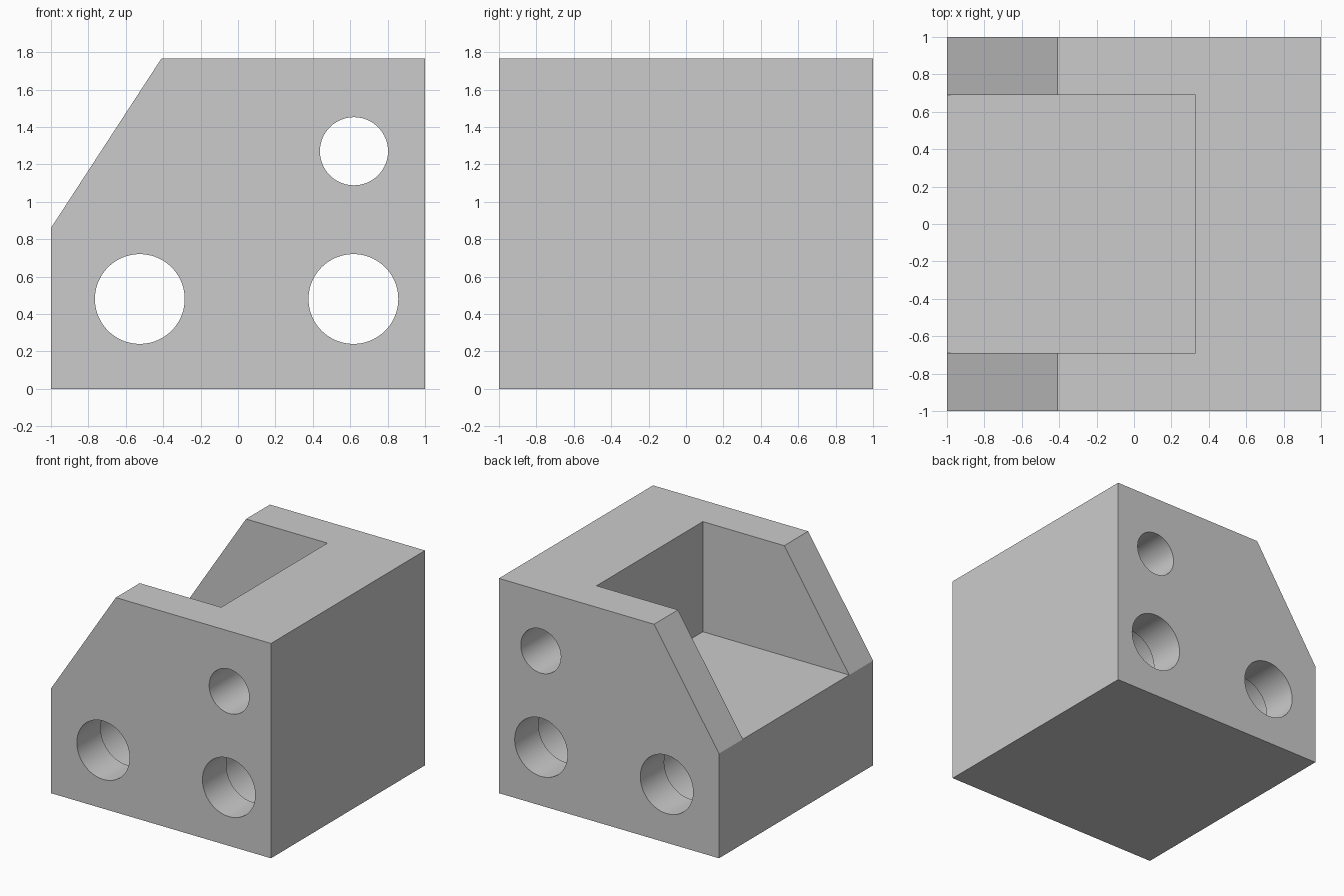
import bpy
import bmesh
import math
from mathutils import Matrix

cube = bpy.data.objects.get("Cube")
if cube:
    bpy.data.objects.remove(cube, do_unlink=True)

grey = bpy.data.materials.new("plain grey")
grey.use_nodes = True
colour = (0.6, 0.6, 0.6, 1)
grey.diffuse_color = colour
grey.node_tree.nodes["Principled BSDF"].inputs["Base Color"].default_value = colour

HEIGHT, FLOOR, WALL_Y = 1.765, 0.86, 0.69


def make_object(name, bm):
    bmesh.ops.recalc_face_normals(bm, faces=bm.faces)
    mesh = bpy.data.meshes.new(name)
    bm.to_mesh(mesh)
    bm.free()
    mesh.materials.append(grey)
    obj = bpy.data.objects.new(name, mesh)
    bpy.context.collection.objects.link(obj)
    return obj


def extrude_profile(name, profile, half_depth):
    """Extrude an x-z outline symmetrically along y."""
    bm = bmesh.new()
    face = bm.faces.new([bm.verts.new((x, -half_depth, z)) for x, z in profile])
    grown = bmesh.ops.extrude_face_region(bm, geom=[face])["geom"]
    verts = [v for v in grown if isinstance(v, bmesh.types.BMVert)]
    bmesh.ops.translate(bm, verts=verts, vec=(0, 2 * half_depth, 0))
    return make_object(name, bm)


def bore(name, x, z, radius, half_depth):
    """Cylinder along y."""
    bm = bmesh.new()
    place = Matrix.Translation((x, 0, z)) @ Matrix.Rotation(math.pi / 2, 4, "X")
    bmesh.ops.create_cone(bm, cap_ends=True, segments=96, radius1=radius,
                          radius2=radius, depth=2 * half_depth, matrix=place)
    return make_object(name, bm)


# Block with one sloped upper corner
body = extrude_profile("bracket_body", [(-1, 0), (1, 0), (1, HEIGHT),
                                        (-0.41, HEIGHT), (-1, FLOOR)], 1)

# Open pocket between the side walls, cross holes and wider inner bores
cutters = [
    extrude_profile("pocket_cutter", [(-1.2, FLOOR), (0.33, FLOOR),
                                      (0.33, 2), (-1.2, 2)], WALL_Y),
    bore("upper_hole_cutter", 0.62, 1.27, 0.182, 1.2),
]
for side, x in (("right", -0.525), ("left", 0.617)):
    cutters.append(bore(side + "_hole_cutter", x, 0.48, 0.24, 1.2))
    cutters.append(bore(side + "_inner_bore_cutter", x, 0.48, 0.3, WALL_Y))

for cutter in cutters:
    cut = body.modifiers.new(cutter.name, "BOOLEAN")
    cut.operation = "DIFFERENCE"
    cut.solver = "EXACT"
    cut.object = cutter

# Apply the cuts, then drop the cutters
bpy.context.view_layer.objects.active = body
body.select_set(True)
for cut in list(body.modifiers):
    bpy.ops.object.modifier_apply(modifier=cut.name)
for cutter in cutters:
    bpy.data.objects.remove(cutter, do_unlink=True)

bpy.ops.object.select_all(action="DESELECT")
body.select_set(True)
bpy.ops.object.shade_smooth_by_angle(angle=math.radians(30))
